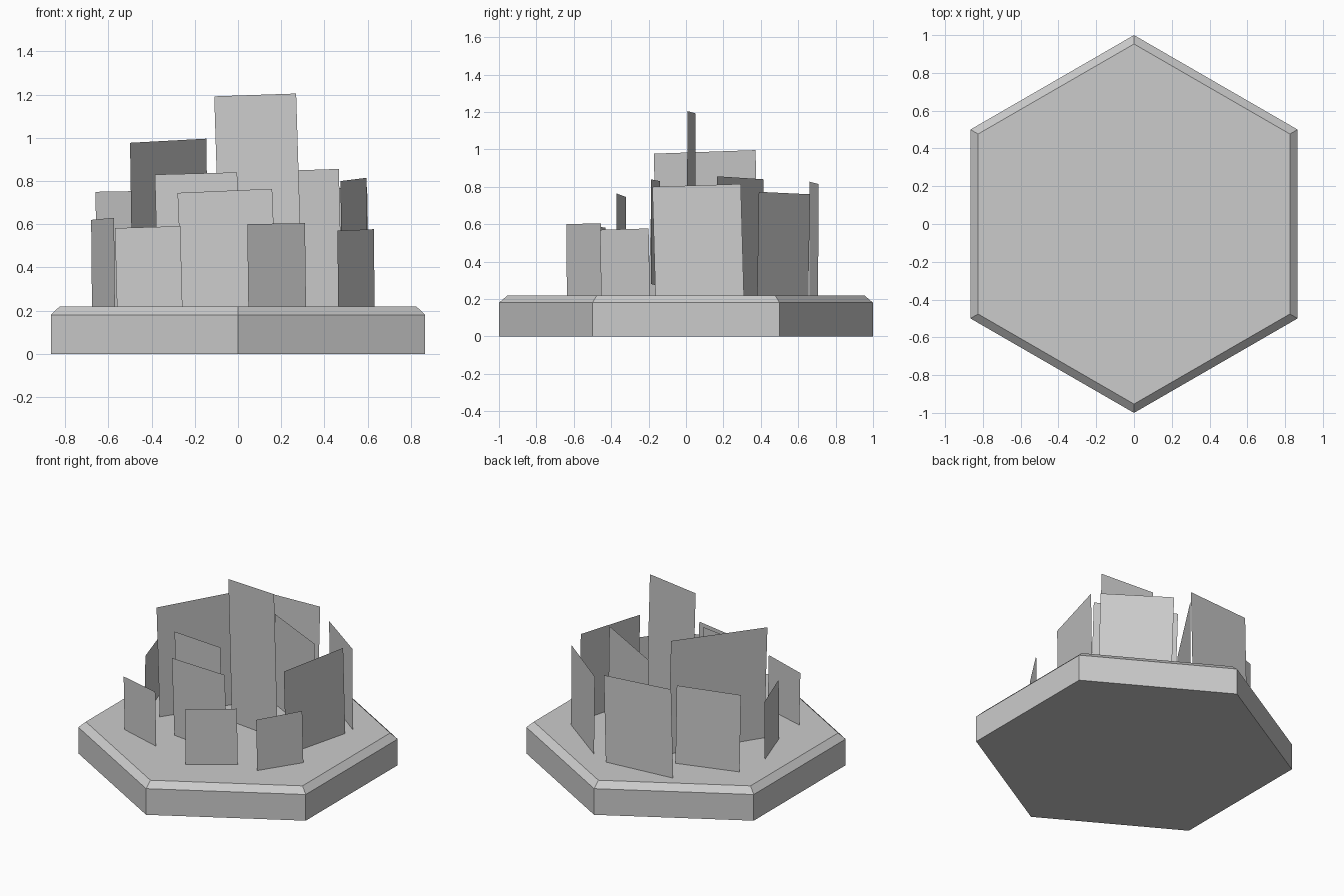
import bpy, bmesh, math
from mathutils import Vector

if "Cube" in bpy.data.objects:
    bpy.data.objects.remove(bpy.data.objects["Cube"])

BASE_R, BASE_SIDE_Z, BASE_TOP_Z, TOP_R = 1.0, 0.18, 0.22, 0.953


def finish(bm, name):
    mesh = bpy.data.meshes.new(name)
    bm.to_mesh(mesh)
    bm.free()
    obj = bpy.data.objects.new(name, mesh)
    bpy.context.collection.objects.link(obj)
    return obj


# Hexagonal base with a chamfered upper rim
bm = bmesh.new()
rings = []
for r, z in ((BASE_R, 0), (BASE_R, BASE_SIDE_Z), (TOP_R, BASE_TOP_Z)):
    rings.append([bm.verts.new((r * math.sin(i * math.pi / 3), r * math.cos(i * math.pi / 3), z))
                  for i in range(6)])
for low, high in zip(rings, rings[1:]):
    for i in range(6):
        j = (i + 1) % 6
        bm.faces.new((low[i], low[j], high[j], high[i]))
bm.faces.new(rings[0])
bm.faces.new(rings[-1])
bmesh.ops.recalc_face_normals(bm, faces=bm.faces)
finish(bm, "hex_base")


# Thin upright card between two plan points, rolled slightly in its own plane
def card(name, a, b, za, zb, bottom=0.205):
    a, b = Vector((*a, 0)), Vector((*b, 0))
    along = (b - a).normalized()
    slope = (zb - za) / (b - a).length
    shift = along * abs(slope) * (za - bottom)
    if slope >= 0:
        top, low = (a, b - shift), (a + shift, b)
    else:
        top, low = (a + shift, b), (a, b - shift)
    rise = max(0, zb - za) if bottom > BASE_TOP_Z else 0
    up = Vector((0, 0, 1))
    bm = bmesh.new()
    pts = (low[0] + up * bottom, low[1] + up * (bottom + rise), top[1] + up * zb, top[0] + up * za)
    bm.faces.new([bm.verts.new(p) for p in pts])
    finish(bm, name)


# Plan ends (left, right) and the top height at each end
card("back_card", (-0.365, 0.66), (0.13, 0.708), 0.827, 0.815)
card("back_right_card", (0.23, 0.663), (0.61, 0.38), 0.76, 0.773)
card("inner_right_card", (-0.01, 0.415), (0.483, 0.158), 0.84, 0.856)
card("back_left_card", (-0.66, 0.345), (-0.25, 0.472), 0.75, 0.757)
card("left_card", (-0.68, 0.12), (-0.57, -0.20), 0.62, 0.63)
card("inner_left_card", (-0.50, -0.172), (-0.135, 0.39), 0.977, 0.996)
card("tall_centre_card", (-0.11, 0.052), (0.30, 0.004), 1.192, 1.205)
card("right_card", (0.475, -0.18), (0.60, 0.31), 0.80, 0.815)
card("inner_front_card", (-0.385, -0.14), (0.01, -0.188), 0.83, 0.84, bottom=0.27)
card("front_card", (-0.28, -0.32), (0.18, -0.373), 0.745, 0.764)
card("front_left_card", (-0.57, -0.43), (-0.257, -0.522), 0.582, 0.591)
card("front_centre_card", (0.043, -0.64), (0.315, -0.452), 0.60, 0.605)
card("front_right_card", (0.46, -0.46), (0.633, -0.193), 0.57, 0.577)
